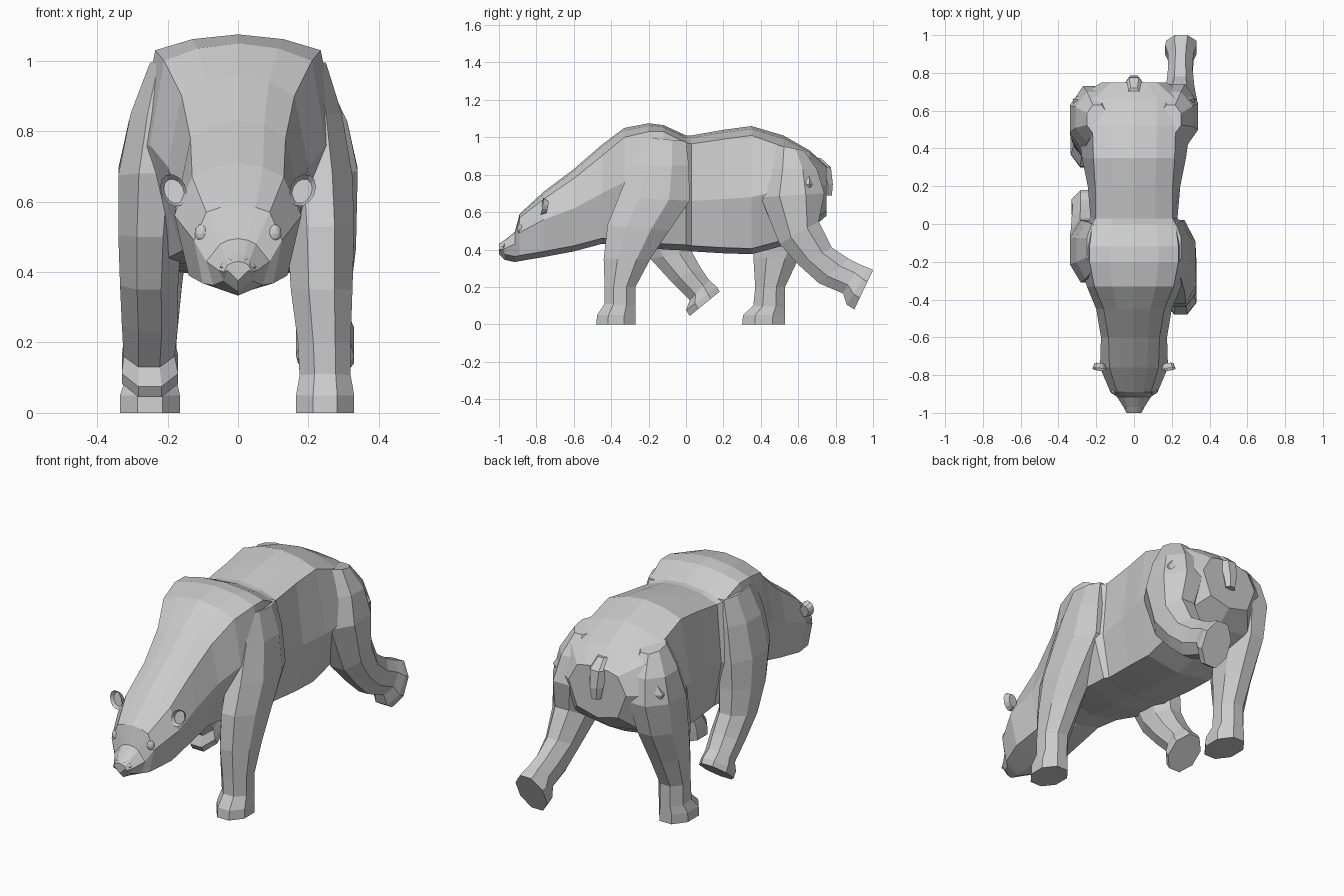
import bpy, bmesh, math
from mathutils import Vector, Matrix


def finish(bm, name):
    bmesh.ops.recalc_face_normals(bm, faces=bm.faces)
    me = bpy.data.meshes.new(name)
    bm.to_mesh(me)
    bm.free()
    ob = bpy.data.objects.new(name, me)
    bpy.context.collection.objects.link(ob)
    return ob


def loft(name, rings):
    """Skin a list of closed rings and cap both ends."""
    bm = bmesh.new()
    vr = [[bm.verts.new(p) for p in r] for r in rings]
    n = len(vr[0])
    for a, b in zip(vr, vr[1:]):
        for i in range(n):
            j = (i + 1) % n
            bm.faces.new((a[i], a[j], b[j], b[i]))
    bm.faces.new(vr[0])
    bm.faces.new(vr[-1])
    return finish(bm, name)


def body_ring(y, zt, wt, ze, wm, zm, wb, zb):
    half = [(wt * .55, zt - (zt - ze) * .3), (wt, ze), (wm, zm),
            (wb, zb + .03)]
    pts = [(0, zt)] + half + [(0, zb)] + [(-x, z) for x, z in reversed(half)]
    return [(x, y, z) for x, z in pts]


def limb(name, rows, sides=8):
    """Each row: front point (y, z), back point (y, z), x range."""
    rings = []
    k = 1 / math.cos(math.pi / sides)
    for ya, za, yb, zb, x0, x1 in rows:
        a, b = Vector((0, ya, za)), Vector((0, yb, zb))
        c, h = (a + b) / 2, (b - a) / 2
        ring = []
        for i in range(sides):
            t = math.tau * (i + .5) / sides
            p = c + h * math.cos(t) * k
            p.x = (x0 + x1) / 2 + (x1 - x0) / 2 * math.sin(t) * k
            ring.append(p)
        rings.append(ring)
    return loft(name, rings)


# Head, neck and trunk in one skin: y, top z, edge x/z, side x/z, belly x, bottom z
trunk = [
    (-1.0, .43, .03, .42, .04, .40, .03, .375),
    (-.97, .45, .035, .44, .055, .405, .04, .345),
    (-.915, .495, .05, .48, .09, .43, .07, .333),
    (-.89, .59, .09, .57, .125, .49, .10, .338),
    (-.76, .71, .13, .67, .18, .56, .14, .36),
    (-.60, .83, .135, .78, .175, .62, .135, .39),
    (-.45, .96, .16, .90, .20, .70, .14, .43),
    (-.33, 1.05, .21, 1.0, .25, .76, .16, .43),
    (-.20, 1.075, .235, 1.03, .29, .75, .20, .41),
    (-.12, 1.065, .235, 1.03, .29, .72, .20, .40),
    (.0, 1.01, .22, .97, .27, .67, .20, .395),
    (.03, 1.01, .205, .965, .23, .66, .19, .39),
    (.20, 1.04, .205, .99, .245, .67, .20, .38),
    (.35, 1.06, .215, 1.01, .275, .68, .20, .375),
    (.52, 1.01, .22, .95, .30, .72, .20, .42),
    (.66, .93, .22, .89, .325, .75, .20, .50),
    (.75, .85, .12, .83, .17, .74, .12, .58),
]
loft("body", [body_ring(*r) for r in trunk])

# Planted front leg
limb("front_leg_right", [
    (-.25, 1.0, 0, .98, .16, .25), (-.29, .85, .015, .85, .14, .295),
    (-.36, .68, .02, .66, .13, .325), (-.42, .53, -.09, .50, .14, .33),
    (-.44, .35, -.19, .35, .15, .325), (-.435, .2, -.27, .2, .17, .32),
    (-.435, .11, -.27, .1, .175, .32), (-.475, .05, -.27, .05, .165, .33),
    (-.48, 0, -.27, 0, .165, .33)])

# Lifted front leg
limb("front_leg_left", [
    (-.25, 1.0, 0, .98, -.25, -.16), (-.29, .85, .015, .85, -.305, -.14),
    (-.31, .68, .02, .66, -.34, -.14), (-.27, .5, .02, .52, -.34, -.16),
    (-.19, .35, .03, .39, -.335, -.17), (-.08, .23, .08, .30, -.33, -.17),
    (.02, .13, .125, .235, -.325, -.18), (-.0, .075, .165, .2, -.33, -.17),
    (.02, .045, .18, .175, -.33, -.17)])

# Hind leg stretched backwards
limb("hind_leg_right", [
    (.48, .96, .63, .93, .14, .25), (.44, .83, .70, .83, .10, .31),
    (.40, .68, .74, .70, .10, .34), (.50, .43, .71, .55, .14, .335),
    (.60, .32, .78, .41, .17, .32), (.71, .22, .87, .35, .18, .31),
    (.84, .165, .93, .32, .18, .315), (.86, .105, .98, .3, .165, .33),
    (.90, .08, 1.0, .29, .17, .33)])

# Planted hind leg
limb("hind_leg_left", [
    (.48, .96, .63, .93, -.25, -.14), (.43, .83, .70, .83, -.31, -.10),
    (.38, .68, .73, .70, -.34, -.10), (.36, .5, .69, .53, -.335, -.14),
    (.36, .36, .60, .35, -.325, -.16), (.37, .2, .53, .2, -.32, -.175),
    (.36, .1, .53, .09, -.32, -.175), (.305, .05, .53, .05, -.335, -.165),
    (.30, 0, .53, 0, -.335, -.165)])

# Tail and nose
limb("tail", [(.66, .89, .72, .89, -.03, .03), (.70, .84, .775, .84, -.045, .045),
              (.73, .75, .785, .75, -.035, .035), (.74, .69, .78, .69, -.025, .025)], 6)
limb("nose", [(-.99, .435, -.95, .445, -.03, .03), (-1.0, .415, -.95, .415, -.045, .045),
              (-.995, .385, -.95, .38, -.025, .025)], 6)

for side, s in (("left", -1), ("right", 1)):
    # Eye
    bm = bmesh.new()
    bmesh.ops.create_icosphere(bm, subdivisions=2, radius=1, matrix=Matrix.Translation(
        (s * .103, -.885, .51)) @ Matrix.Diagonal((.021, .018, .027, 1)))
    finish(bm, "eye_" + side)

    # Cupped ear
    bm = bmesh.new()
    bmesh.ops.create_cone(bm, cap_ends=True, segments=12, radius1=.03, radius2=.042, depth=.03)
    front = max(bm.faces, key=lambda f: f.calc_center_median().z)
    bmesh.ops.inset_region(bm, faces=[front], thickness=.01)
    bmesh.ops.translate(bm, verts=front.verts, vec=(0, 0, -.018))
    bm.transform(Matrix.Translation((s * .182, -.755, .63)) @ Matrix.Rotation(s * .45, 4, 'Y')
                 @ Matrix.Rotation(math.radians(80), 4, 'X') @ Matrix.Diagonal((.85, 1.15, 1, 1)))
    finish(bm, "ear_" + side)
